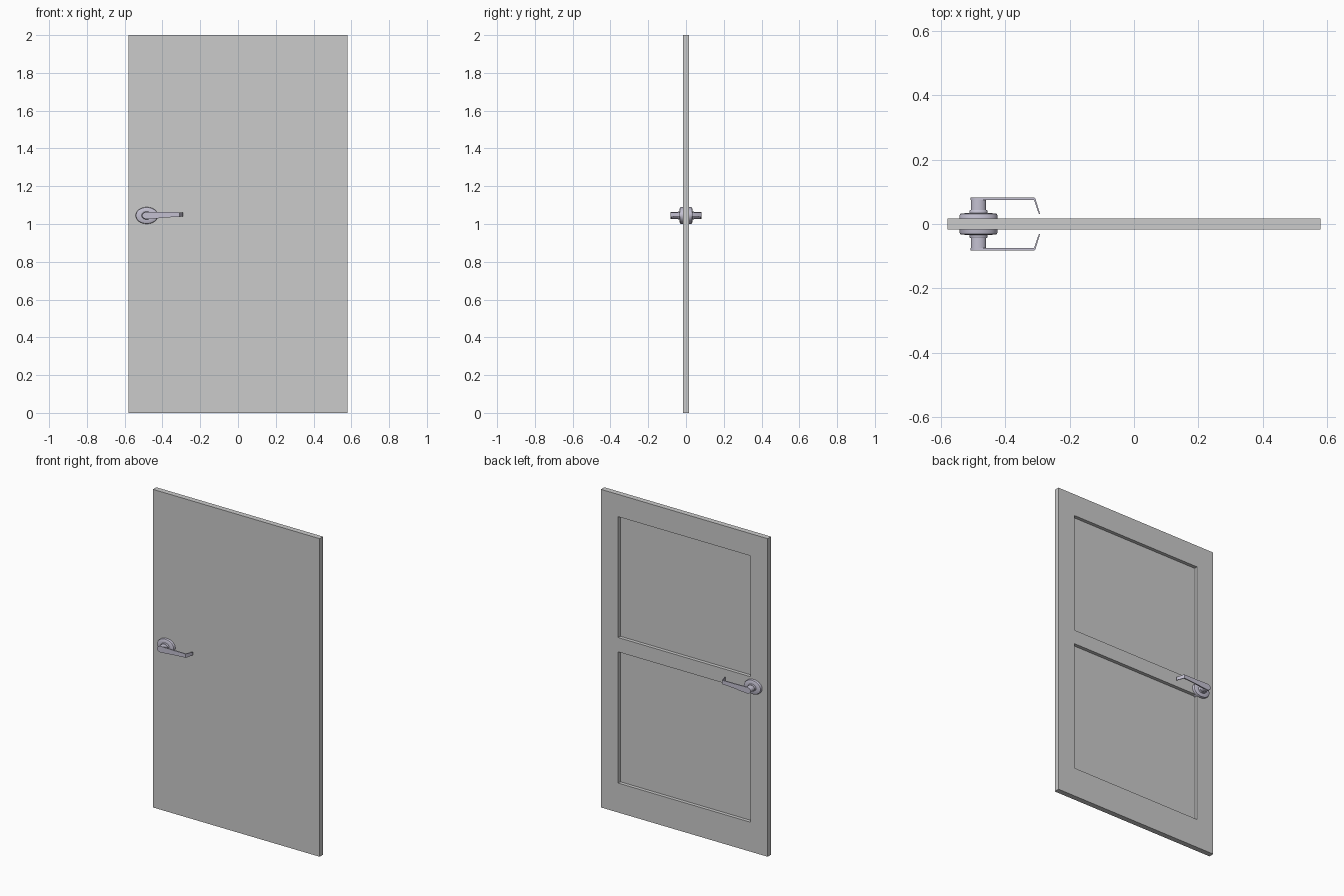
import bpy, bmesh, math

if "Cube" in bpy.data.objects:
    bpy.data.objects.remove(bpy.data.objects["Cube"])

CX, CZ = -0.483, 1.045      # handle axis
SQUASH = 0.75               # handle is oval: height / width

metal = bpy.data.materials.new("brushed_metal")
metal.diffuse_color = (0.55, 0.53, 0.64, 1)
metal.use_nodes = True
metal.node_tree.nodes["Principled BSDF"].inputs["Base Color"].default_value = metal.diffuse_color


def finish(name, bm, handle=False):
    bmesh.ops.recalc_face_normals(bm, faces=bm.faces[:])
    mesh = bpy.data.meshes.new(name)
    bm.to_mesh(mesh)
    bm.free()
    ob = bpy.data.objects.new(name, mesh)
    bpy.context.collection.objects.link(ob)
    if handle:
        mesh.materials.append(metal)
        bpy.context.view_layer.objects.active = ob
        ob.select_set(True)
        bpy.ops.object.shade_smooth_by_angle(angle=math.radians(35))
        ob.select_set(False)
        # same hardware on both faces of the door
        mirror = ob.modifiers.new("both_sides", 'MIRROR')
        mirror.use_axis = (False, True, False)
    return ob


def loft(name, rings):
    """Skin a list of equally long closed rings and cap both ends."""
    bm = bmesh.new()
    loops = [[bm.verts.new(p) for p in ring] for ring in rings]
    n = len(loops[0])
    for a, b in zip(loops, loops[1:]):
        for i in range(n):
            j = (i + 1) % n
            bm.faces.new((a[i], a[j], b[j], b[i]))
    bm.faces.new(loops[0])
    bm.faces.new(loops[-1])
    return finish(name, bm, handle=True)


def oval_lathe(name, profile, n=40):
    """Profile of (radius, y) turned around the handle axis."""
    angles = [2 * math.pi * i / n for i in range(n)]
    return loft(name, [[(CX + r * math.cos(a), y, CZ + SQUASH * r * math.sin(a))
                        for a in angles] for r, y in profile])


# Door leaf: slab with two panels sunk into the back face
bm = bmesh.new()
bmesh.ops.create_cube(bm, size=1)
for v in bm.verts:
    v.co = (v.co.x * 1.16, v.co.y * 0.034, (v.co.z + 0.5) * 2)
cuts = [((x, 0, 0), (1, 0, 0)) for x in (-0.46, 0.46)]
cuts += [((0, 0, z), (0, 0, 1)) for z in (0.185, 1.01, 1.10, 1.86)]
for co, no in cuts:
    bmesh.ops.bisect_plane(bm, geom=bm.verts[:] + bm.edges[:] + bm.faces[:],
                           plane_co=co, plane_no=no)
panels = []
for f in bm.faces:
    c = f.calc_center_median()
    if c.y > 0.016 and abs(c.x) < 0.4 and (0.2 < c.z < 1.0 or 1.15 < c.z < 1.8):
        panels.append(f)
sunk = bmesh.ops.extrude_discrete_faces(bm, faces=panels)["faces"]
bmesh.ops.translate(bm, vec=(0, -0.022, 0),
                    verts=list({v for f in sunk for v in f.verts}))
finish("door_leaf", bm)

# Oval backplate, collar and neck
oval_lathe("handle_rose", [(0.059, -0.003 + 0.004), (0.059, 0.027),
                           (0.057, 0.031), (0.053, 0.033), (0.030, 0.034)])
oval_lathe("handle_collar", [(0.028, 0.032), (0.028, 0.040),
                             (0.026, 0.043)])
oval_lathe("handle_neck", [(0.0235, 0.040), (0.0235, 0.078)])

# Lever: rounded head, tapering arm, tip bent back to the door
# station = outer x, outer y, inner x, inner y, centre z, half height
stations = [(x, 0.082, x, 0.075, z, h) for x, z, h in (
    (-0.5075, 1.045, 0.004), (-0.504, 1.045, 0.010), (-0.496, 1.045, 0.016),
    (-0.484, 1.045, 0.0195), (-0.44, 1.046, 0.0175), (-0.39, 1.048, 0.0145),
    (-0.33, 1.050, 0.0125))]
stations += [(-0.309, 0.082, -0.312, 0.075, 1.050, 0.012),
             (-0.306, 0.078, -0.310, 0.073, 1.050, 0.012),
             (-0.292, 0.032, -0.2955, 0.031, 1.050, 0.010)]
lever = loft("handle_lever", [[(ox, oy, z - h), (ox, oy, z + h),
                               (ix, iy, z + h), (ix, iy, z - h)]
                              for ox, oy, ix, iy, z, h in stations])
